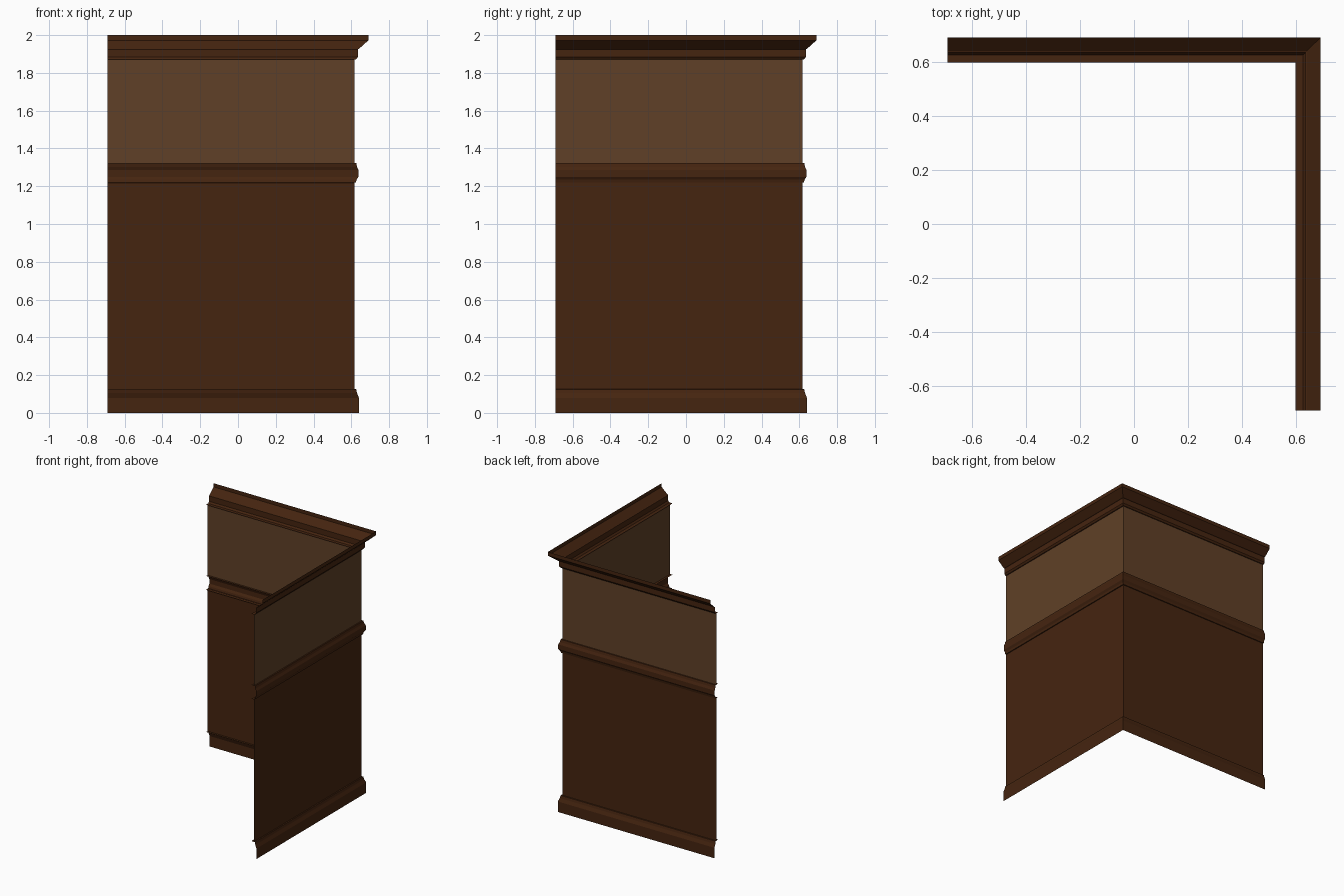
import bpy

if "Cube" in bpy.data.objects:
    bpy.data.objects.remove(bpy.data.objects["Cube"])

END = -0.69  # open ends of both wall arms


def material(name, rgb):
    m = bpy.data.materials.new(name)
    m.diffuse_color = (*rgb, 1.0)
    m.use_nodes = True
    m.node_tree.nodes["Principled BSDF"].inputs["Base Color"].default_value = m.diffuse_color
    return m


dark_wood = material("dark_wood", (0.060, 0.018, 0.005))
tan_wall = material("tan_wall", (0.115, 0.051, 0.020))


def corner_sweep(name, profile, mat):
    """Sweep an (offset, height) profile along an L path with a mitred corner."""
    verts, faces = [], []
    for o, z in profile:
        verts += [(END, o, z), (o, o, z), (o, END, z)]
    for i in range(len(profile) - 1):
        a, b = 3 * i, 3 * (i + 1)
        for k in range(2):
            faces.append((a + k, b + k, b + k + 1, a + k + 1))
    me = bpy.data.meshes.new(name)
    me.from_pydata(verts, [], faces)
    me.flip_normals()
    me.materials.append(mat)
    ob = bpy.data.objects.new(name, me)
    bpy.context.collection.objects.link(ob)
    # make the sheet face outwards
    if me.polygons[0].normal.y + me.polygons[0].normal.z < 0 and name.endswith("panel"):
        me.flip_normals()
    return ob


# flat wall sheets
corner_sweep("lower_panel", [(0.617, 0.125), (0.617, 1.22)], dark_wood)
corner_sweep("upper_panel", [(0.617, 1.32), (0.617, 1.87)], tan_wall)

# skirting with a chamfered top and a lip behind the panel
corner_sweep("baseboard", [(0.64, 0.0), (0.64, 0.08), (0.63, 0.105),
                           (0.626, 0.125), (0.597, 0.127)], dark_wood)

# chair rail
corner_sweep("chair_rail", [(0.597, 1.217), (0.624, 1.219), (0.628, 1.235),
                            (0.638, 1.25), (0.638, 1.285), (0.630, 1.303),
                            (0.626, 1.322), (0.597, 1.324)], dark_wood)

# crown moulding, open at the top
corner_sweep("crown_moulding", [(0.597, 1.87), (0.624, 1.87), (0.634, 1.883),
                                (0.634, 1.925), (0.640, 1.927), (0.69, 1.972),
                                (0.69, 2.0)], dark_wood)
